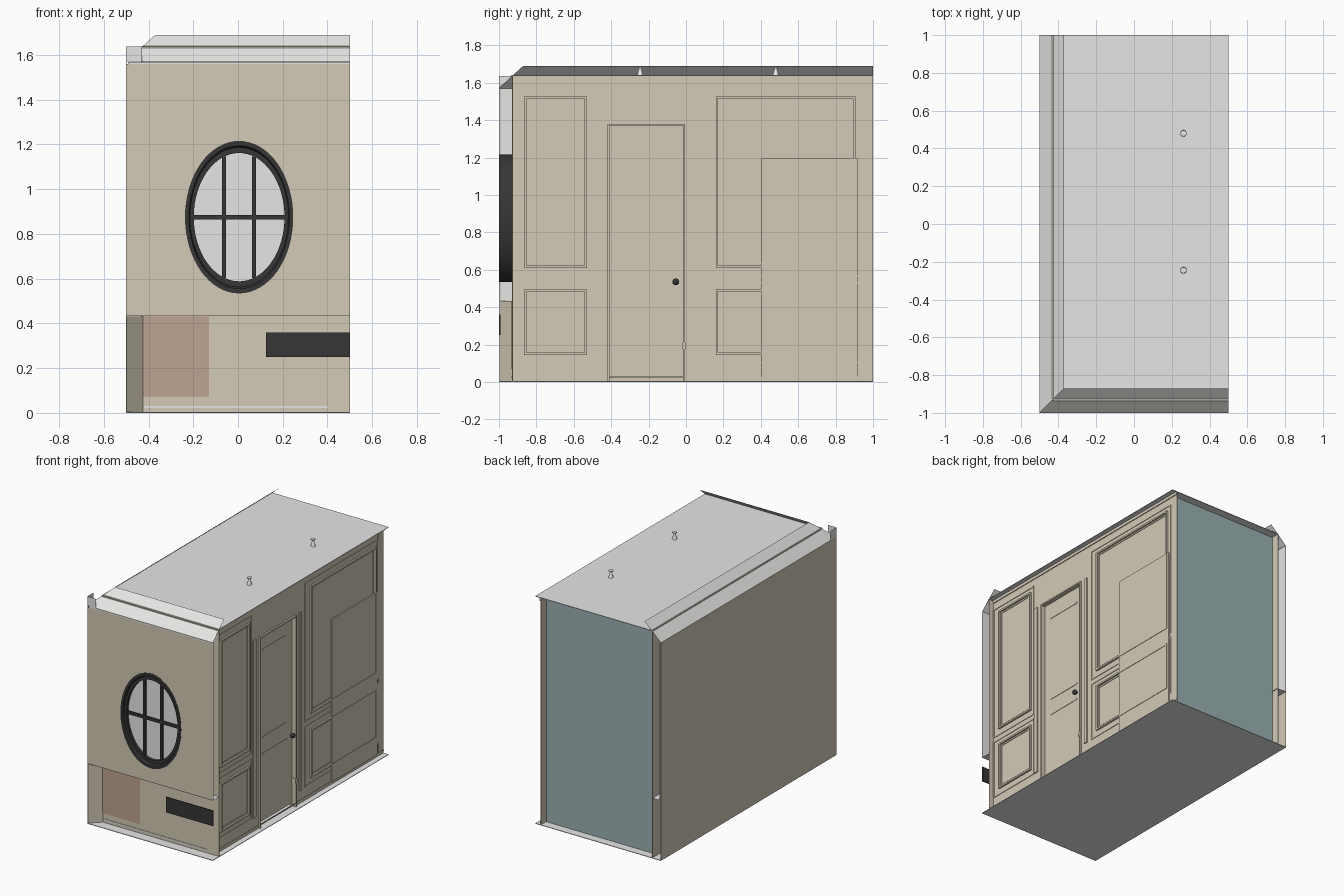
import bpy, bmesh, math

if "Cube" in bpy.data.objects:
    bpy.data.objects.remove(bpy.data.objects["Cube"])


def material(name, rgb):
    m = bpy.data.materials.new(name)
    lin = [((c / 255 + 0.055) / 1.055) ** 2.4 for c in rgb]
    m.diffuse_color = (*lin, 1)
    m.use_nodes = True
    m.node_tree.nodes["Principled BSDF"].inputs["Base Color"].default_value = m.diffuse_color
    return m


BEIGE = material("beige paint", (211, 202, 182))
GREY = material("light grey plaster", (230, 230, 229))
DARK = material("dark metal", (54, 54, 54))
TEAL = material("teal panel", (154, 176, 178))
SALMON = material("salmon panel", (191, 163, 145))


def finish(name, bm, mat):
    me = bpy.data.meshes.new(name)
    bm.to_mesh(me)
    bm.free()
    me.materials.append(mat)
    ob = bpy.data.objects.new(name, me)
    bpy.context.collection.objects.link(ob)
    return ob


def smooth(ob):
    bpy.ops.object.select_all(action='DESELECT')
    ob.select_set(True)
    bpy.context.view_layer.objects.active = ob
    bpy.ops.object.shade_smooth_by_angle(angle=math.radians(35))


def boxes(name, mat, *spans):
    """Each span is x0, x1, y0, y1, z0, z1."""
    bm = bmesh.new()
    for x0, x1, y0, y1, z0, z1 in spans:
        vs = bmesh.ops.create_cube(bm, size=1)["verts"]
        for v in vs:
            v.co = (x1 if v.co.x > 0 else x0, y1 if v.co.y > 0 else y0, z1 if v.co.z > 0 else z0)
    return finish(name, bm, mat)


def sheets(name, mat, *polys):
    bm = bmesh.new()
    for p in polys:
        bm.faces.new([bm.verts.new(c) for c in p])
    return finish(name, bm, mat)


# ---------- floor and ceiling ----------
boxes("floor", GREY, (-.5, .5, -1, 1, 0, .004))
boxes("ceiling", GREY, (-.43, .5, -.93, 1, 1.636, 1.64))

# ---------- left wall: outer skin, lining and inner face ----------
boxes("left_outer_wall", BEIGE, (-.5, -.498, -.998, 1, .004, 1.57))
boxes("left_lining", GREY, (-.492, -.49, -.99, 1, .434, 1.566))
boxes("left_inner_wall", BEIGE, (-.433, -.43, -.925, 1, .004, 1.636))

# ---------- window ellipse helper ----------
CX, CZ, SEG = .005, .875, 64


def ellipse(rx, rz, y):
    return [(CX + rx * math.cos(2 * math.pi * i / SEG), y, CZ + rz * math.sin(2 * math.pi * i / SEG))
            for i in range(SEG)]


def holed_sheet(name, mat, x0, x1, z0, z1, y):
    bm = bmesh.new()
    edges = []
    rect = [(x0, y, z0), (x1, y, z0), (x1, y, z1), (x0, y, z1)]
    for loop in (rect, ellipse(.232, .332, y)):
        vs = [bm.verts.new(c) for c in loop]
        edges += [bm.edges.new((vs[i - 1], vs[i])) for i in range(len(vs))]
    bmesh.ops.triangle_fill(bm, edges=edges, use_beauty=True, normal=(0, -1, 0))
    return finish(name, bm, mat)


# ---------- front wall ----------
holed_sheet("front_outer_wall", BEIGE, -.498, .5, .434, 1.56, -.998)
holed_sheet("front_lining", GREY, -.49, .5, .434, 1.568, -.993)
boxes("front_inner_wall", BEIGE, (-.425, .5, -.928, -.925, .004, 1.634))
sheets("corner_mitre", BEIGE, [(-.498, -.998, .004), (-.425, -.926, .004),
                               (-.425, -.926, .432), (-.498, -.998, .432)])
sheets("wainscot_ledge", GREY,
       [(-.498, -1, .434), (.5, -1, .434), (.5, -.925, .434), (-.425, -.925, .434)],
       [(-.498, -1, .434), (-.425, -.925, .434), (-.425, 1, .434), (-.498, 1, .434)])
boxes("salmon_plate", SALMON, (-.425, -.13, -.932, -.928, .07, .432))
boxes("skirting_line", GREY, (-.42, .4, -.932, -.928, .022, .031))
boxes("vent_plate", DARK, (.125, .5, -1, -.992, .25, .36))

# ---------- oval window ----------
bm = bmesh.new()
profile = [(.242, .341, -.93), (.242, .341, -1), (.225, .32, -1), (.22, .312, -.985),
           (.203, .287, -.985), (.203, .287, -.93)]
rings = [[bm.verts.new(c) for c in ellipse(*p)] for p in profile]
for a, b in zip(rings, rings[1:]):
    for i in range(SEG):
        bm.faces.new((a[i - 1], a[i], b[i], b[i - 1]))
bmesh.ops.recalc_face_normals(bm, faces=bm.faces)
smooth(finish("window_frame", bm, DARK))
sheets("window_glass", GREY, ellipse(.205, .29, -.965))
h = .287 * math.sqrt(1 - (.067 / .203) ** 2)
boxes("window_bars", DARK, (CX - .203, CX + .203, -.98, -.966, CZ - .01, CZ + .01),
      *[(CX + x - .009, CX + x + .009, -.98, -.966, CZ - h, CZ + h) for x in (-.067, .067)])

# ---------- sloped cornice, mitred at the front left corner ----------
sheets("front_cornice", GREY,
       [(-.5, -1, 1.57), (.5, -1, 1.57), (.5, -.93, 1.636), (-.43, -.93, 1.636)],
       [(-.43, -.93, 1.636), (.5, -.93, 1.636), (.5, -.87, 1.69), (-.37, -.87, 1.69)])
sheets("left_cornice", GREY,
       [(-.5, -1, 1.57), (-.43, -.93, 1.636), (-.43, 1, 1.636), (-.5, 1, 1.57)],
       [(-.43, -.93, 1.636), (-.37, -.87, 1.69), (-.37, 1, 1.69), (-.43, 1, 1.636)])
sheets("cornice_corner_block", GREY,
       [(-.5, -1, 1.57), (-.43, -1, 1.57), (-.43, -1, 1.637), (-.5, -1, 1.637)],
       [(-.5, -1, 1.57), (-.5, -.93, 1.57), (-.5, -.93, 1.637), (-.5, -1, 1.637)])
boxes("cornice_bead", BEIGE, (-.43, .5, -.937, -.928, 1.632, 1.639))

# ---------- back panel ----------
boxes("back_panel", TEAL, (-.43, .455, .936, .94, .004, 1.636))

# ---------- right wall with door opening ----------
X = .46
D0, D1, DZ = -.42, -.005, 1.38
boxes("right_wall", BEIGE, (X - .004, X, -.93, D0, .004, 1.636),
      (X - .004, X, D1, 1, .004, 1.636), (X - .004, X, D0, D1, DZ, 1.636))
boxes("door_jamb", BEIGE, (X - .03, X + .012, D0, D0 + .01, .004, DZ),
      (X - .03, X + .012, D1 - .01, D1, .004, DZ),
      (X - .03, X + .012, D0, D1, DZ - .01, DZ))
boxes("door", BEIGE, (X - .03, X - .02, D0, D1, .025, DZ))


def frame(y0, y1, z0, z1, w, d):
    a, b = X, X + d
    return [(a, b, y0, y0 + w, z0, z1), (a, b, y1 - w, y1, z0, z1),
            (a, b, y0 + w, y1 - w, z0, z0 + w), (a, b, y0 + w, y1 - w, z1 - w, z1)]


# door mouldings, lock and knob
boxes("door_rails", BEIGE, *[(X - .02, X - .017, D0 + .07, D1 - .07, z, z + .012)
                             for z in (.5, .62, 1.25)])
boxes("door_latch", BEIGE, (X - .02, X + .014, -.022, -.002, .175, .21))
bm = bmesh.new()
bmesh.ops.create_uvsphere(bm, u_segments=16, v_segments=10, radius=.018)
bmesh.ops.translate(bm, verts=bm.verts, vec=(X + .015, -.055, .535))
smooth(finish("door_knob", bm, DARK))

# door casing
boxes("door_casing", BEIGE, (X, X + .008, -.49, -.46, .1, DZ), (X, X + .008, .035, .06, .1, DZ))

# wall panelling: nested frames above and below a dado line
for side, y0, y1 in (("front", -.925, -.5), ("rear", .1, .935)):
    spans = []
    for z0, z1 in ((.565, 1.567), (.1, .535)):
        spans += frame(y0, y1, z0, z1, .008, .004)
        spans += frame(y0 + .06, y1 - .03, z0 + .045, z1 - .04, .012, .012)
        spans += frame(y0 + .08, y1 - .05, z0 + .065, z1 - .06, .006, .004)
    boxes(side + "_wall_panels", BEIGE, *spans)
boxes("plain_cover_board", BEIGE, (X, X + .009, .4, .92, .025, 1.195))
boxes("right_wall_trim", BEIGE, (X, X + .003, -.93, 1, .02, .028),
      (X, X + .002, .938, .942, .03, 1.636), (X, X + .006, -.93, 1, 1.615, 1.636))

# ---------- ceiling fittings: cone with a small disc on top ----------
for i, y in enumerate((-.245, .48)):
    bm = bmesh.new()
    for r1, r2, z, d in ((.017, .004, 1.662, .044), (.016, .016, 1.687, .005)):
        vs = bmesh.ops.create_cone(bm, cap_ends=True, segments=20, radius1=r1, radius2=r2,
                                   depth=d)["verts"]
        bmesh.ops.translate(bm, verts=vs, vec=(.262, y, z))
    smooth(finish("ceiling_fitting_%d" % (i + 1), bm, GREY))
